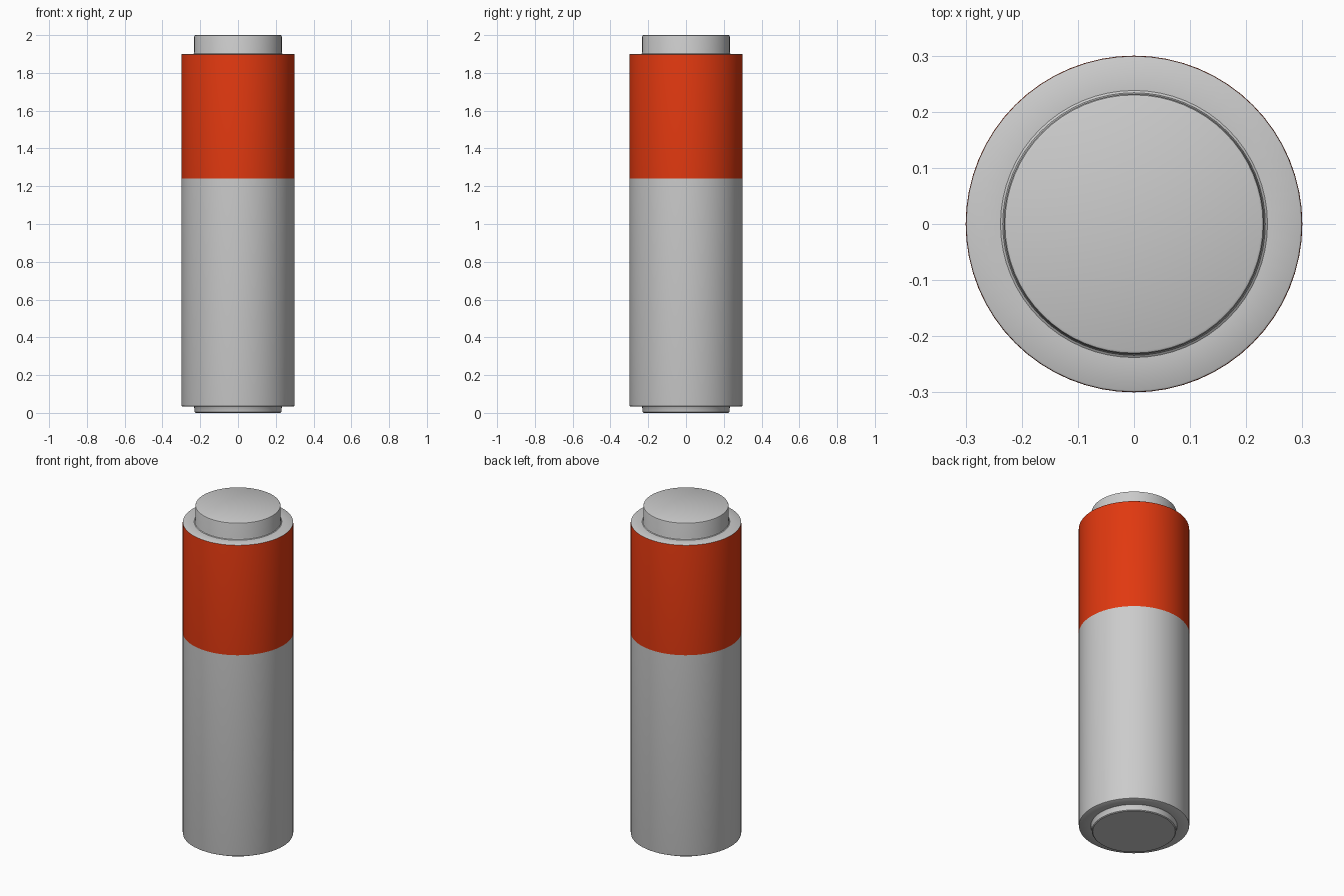
import bpy, bmesh
from math import radians, sin, cos, tau

if "Cube" in bpy.data.objects:
    bpy.data.objects.remove(bpy.data.objects["Cube"])

SIDES = 64


def lathe(name, profile, color=None):
    """Revolve (radius, z) points, listed from bottom to top, around the z axis."""
    bm = bmesh.new()
    rings = []
    for r, z in profile:
        if r == 0:
            rings.append([bm.verts.new((0, 0, z))] * SIDES)
        else:
            rings.append([bm.verts.new((r * cos(tau * i / SIDES), r * sin(tau * i / SIDES), z))
                          for i in range(SIDES)])
    for low, high in zip(rings, rings[1:]):
        for i in range(SIDES):
            j = (i + 1) % SIDES
            corners = dict.fromkeys((low[i], low[j], high[j], high[i]))
            bm.faces.new(list(corners))
    mesh = bpy.data.meshes.new(name)
    bm.to_mesh(mesh)
    bm.free()
    obj = bpy.data.objects.new(name, mesh)
    bpy.context.collection.objects.link(obj)
    if color:
        mat = bpy.data.materials.new(name + "_paint")
        mat.diffuse_color = color
        mat.use_nodes = True
        mat.node_tree.nodes["Principled BSDF"].inputs["Base Color"].default_value = mat.diffuse_color
        mesh.materials.append(mat)
    bpy.ops.object.select_all(action='DESELECT')
    obj.select_set(True)
    bpy.context.view_layer.objects.active = obj
    bpy.ops.object.shade_smooth_by_angle(angle=radians(35))
    return obj


# Bottom contact disc
lathe("bottom_contact", [(0, 0), (0.224, 0), (0.229, 0.004), (0.232, 0.03), (0.235, 0.035)])

# Grey lower casing with its underside rim
lathe("lower_casing", [(0.235, 0.035), (0.296, 0.035), (0.299, 0.037), (0.3, 0.042), (0.3, 1.24)])

# Red upper band
lathe("red_band", [(0.3, 1.24), (0.3, 1.893), (0.299, 1.898)], (0.75, 0.04, 0.005, 1))

# Grey top rim, flaring into the raised terminal
lathe("top_terminal", [(0.299, 1.898), (0.296, 1.9), (0.238, 1.9), (0.234, 1.903), (0.232, 1.91),
                       (0.232, 1.992), (0.23, 1.998), (0.226, 2.0), (0, 2.0)])
